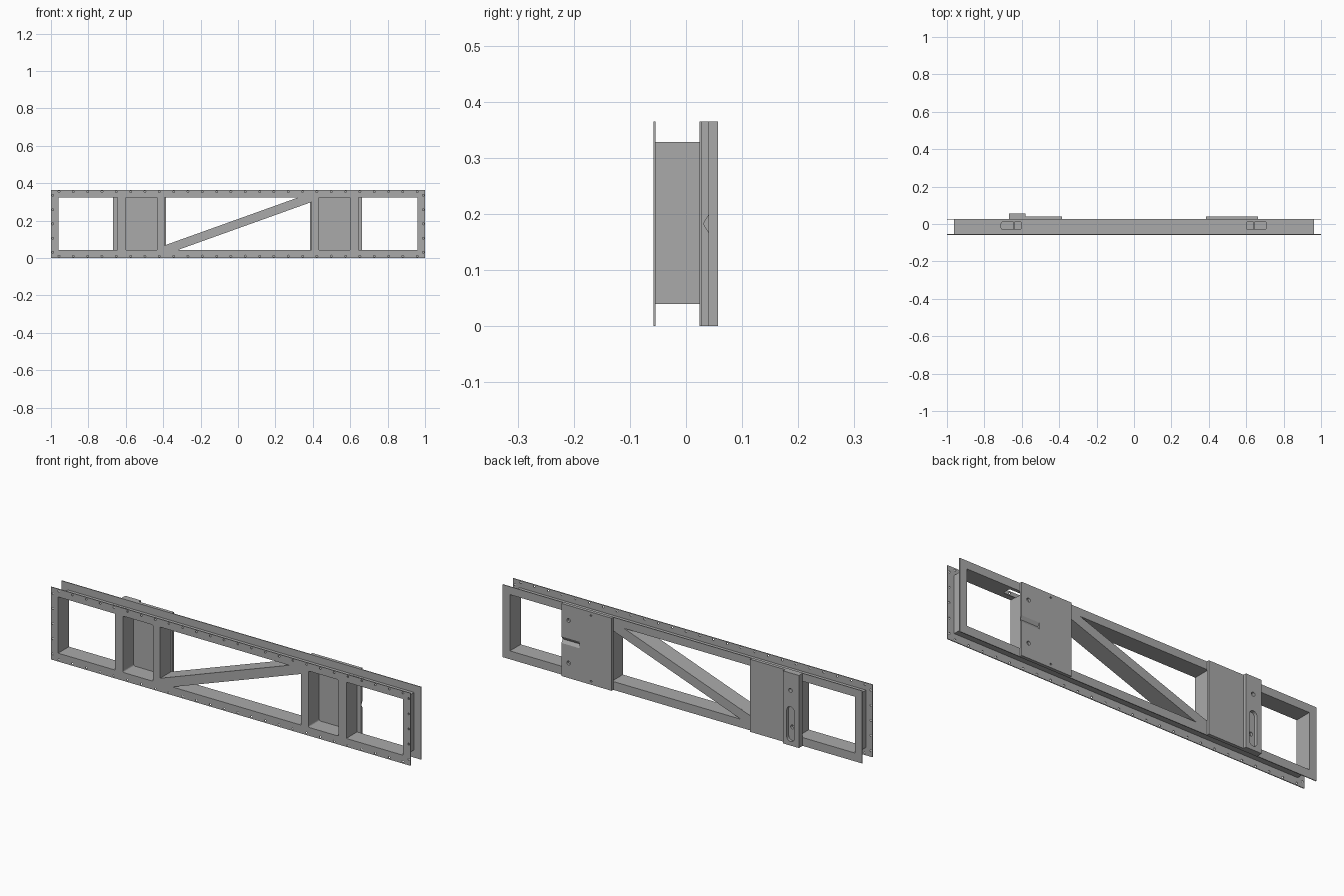
import bpy, bmesh, math
from mathutils import Matrix

if "Cube" in bpy.data.objects:
    bpy.data.objects.remove(bpy.data.objects["Cube"])

steel = bpy.data.materials.new("steel_grey")
steel.use_nodes = True
GREY = (0.4, 0.4, 0.4, 1)
steel.diffuse_color = GREY
steel.node_tree.nodes["Principled BSDF"].inputs["Base Color"].default_value = GREY

H = 0.365            # overall height
MID = H / 2
Z0, Z1 = 0.042, 0.325  # window bottom and top
T = 0.003            # web sheet thickness


def rect(x0, x1, z0, z1, r=0.0, n=4):
    """Rectangle outline, optionally with rounded corners."""
    if r == 0:
        return [(x0, z0), (x1, z0), (x1, z1), (x0, z1)]
    pts = []
    corners = [(x1 - r, z1 - r), (x0 + r, z1 - r), (x0 + r, z0 + r), (x1 - r, z0 + r)]
    for k, (cx, cz) in enumerate(corners):
        for i in range(n + 1):
            a = math.pi / 2 * (k + i / n)
            pts.append((cx + r * math.cos(a), cz + r * math.sin(a)))
    return pts


def hole(x, z, r, n=12):
    return [(x + r * math.cos(2 * math.pi * i / n), z + r * math.sin(2 * math.pi * i / n))
            for i in range(n)]


def sheet(name, outlines, y0, y1):
    """Plate in the XZ plane: first outline is the edge, the others are openings."""
    cu = bpy.data.curves.new(name, 'CURVE')
    cu.dimensions = '2D'
    cu.fill_mode = 'BOTH'
    cu.extrude = (y1 - y0) / 2
    for pts in outlines:
        sp = cu.splines.new('POLY')
        sp.points.add(len(pts) - 1)
        for p, (x, z) in zip(sp.points, pts):
            p.co = (x, z, 0, 1)
        sp.use_cyclic_u = True
    tmp = bpy.data.objects.new(name + "_outline", cu)
    bpy.context.collection.objects.link(tmp)
    dg = bpy.context.evaluated_depsgraph_get()
    me = bpy.data.meshes.new_from_object(tmp.evaluated_get(dg))
    bpy.data.objects.remove(tmp)
    me.name = name
    bm = bmesh.new()
    bm.from_mesh(me)
    bmesh.ops.remove_doubles(bm, verts=bm.verts, dist=1e-5)
    bmesh.ops.transform(bm, verts=bm.verts, matrix=Matrix.Translation((0, (y0 + y1) / 2, 0))
                        @ Matrix.Rotation(math.pi / 2, 4, 'X'))
    bmesh.ops.recalc_face_normals(bm, faces=bm.faces)
    for f in bm.faces:
        f.smooth = False
    bm.to_mesh(me)
    bm.free()
    me.materials.clear()
    me.materials.append(steel)
    ob = bpy.data.objects.new(name, me)
    bpy.context.collection.objects.link(ob)
    return ob


def prism_cutter(name, ring, offset):
    """Closed prism swept from a 3D ring along an offset, used for cutting."""
    bm = bmesh.new()
    f = bm.faces.new([bm.verts.new(p) for p in ring])
    ext = bmesh.ops.extrude_face_region(bm, geom=[f])
    bmesh.ops.translate(bm, verts=[v for v in ext["geom"] if isinstance(v, bmesh.types.BMVert)],
                        vec=offset)
    bmesh.ops.recalc_face_normals(bm, faces=bm.faces)
    me = bpy.data.meshes.new(name)
    bm.to_mesh(me)
    bm.free()
    me.materials.append(steel)
    ob = bpy.data.objects.new(name, me)
    bpy.context.collection.objects.link(ob)
    ob.hide_render = True
    ob.hide_viewport = True
    ob.display_type = 'WIRE'
    return ob


def cut(ob, cutter):
    m = ob.modifiers.new("cut", 'BOOLEAN')
    m.operation = 'DIFFERENCE'
    m.solver = 'EXACT'
    m.object = cutter


# Windows: two end bays, two panel bays and two triangles beside the diagonal
windows = []
for s in (-1, 1):
    windows.append(rect(*sorted((s * 0.96, s * 0.643)), Z0, Z1))
    windows.append(rect(*sorted((s * 0.6, s * 0.432)), Z0, Z1, 0.008))
windows.append([(-0.392, Z1), (-0.392, 0.068), (0.325, Z1)])
windows.append([(0.392, Z0), (0.392, 0.299), (-0.325, Z0)])

# Front flange with its rows of fastener holes
rivets = []
for i in range(26):
    x = -0.957 + i * 0.0766
    rivets += [hole(x, 0.01, 0.005, 8), hole(x, H - 0.01, 0.005, 8)]
for i in range(5):
    z = 0.03 + i * (H - 0.06) / 4
    rivets += [hole(s * 0.99, z, 0.005, 8) for s in (-1, 1)]
sheet("front_flange", [rect(-1, 1, 0, H)] + windows + rivets, -0.058, -0.054)

# Back flange
sheet("back_flange", [rect(-1, 1, 0, H)] + windows, 0.024, 0.028)

# Web: sheet walls lining every window, hollow inside the posts and diagonal
cavities = []
for s in (-1, 1):
    for a, b in ((0.643, 0.6), (0.432, 0.392)):
        cavities.append(rect(*sorted((s * (a - T), s * (b + T))), Z0, Z1))
cavities.append([(-0.388, Z0 + T), (-0.34, Z0 + T), (0.388, 0.3), (0.388, Z1 - T),
                 (0.34, Z1 - T), (-0.388, 0.065)])
web = sheet("web_walls", [rect(-0.96 - T, 0.96 + T, Z0 - T, Z1 + T)] + windows + cavities,
            -0.054, 0.024)

# Rounded access slots in the upper web
for name, x0 in (("right_slot_cutter", -0.71), ("left_slot_cutter", 0.6)):
    ring = [(x, y, Z1 - 0.002) for x, y in rect(x0, x0 + 0.108, -0.03, 0.012, 0.01)]
    cut(web, prism_cutter(name, ring, (0, 0, 0.03)))

# Left mounting plate with bolt holes and a V groove running in from its outer edge
left = sheet("left_mounting_plate",
             [rect(0.385, 0.664, 0, H)]
             + [hole(0.625, MID + d, 0.01) for d in (-0.107, 0.107)]
             + [hole(0.5, MID + d, 0.005, 8) for d in (-0.165, 0.165)],
             0.028, 0.041)
groove = [(0.565, 0.031, MID), (0.565, 0.042, MID + 0.018), (0.565, 0.042, MID - 0.018)]
cut(left, prism_cutter("groove_cutter", groove, (0.12, 0, 0)))

# Right mounting plate with a raised, slotted guide rail
bolts = [hole(-0.621, MID + d, 0.01) for d in (-0.095, 0.095)]
sheet("right_mounting_plate", [rect(-0.668, -0.385, 0, H)] + bolts, 0.028, 0.041)
sheet("guide_rail",
      [rect(-0.668, -0.58, 0, H), rect(-0.642, -0.6, 0.02, 0.195, 0.0205), bolts[1]],
      0.041, 0.057)
